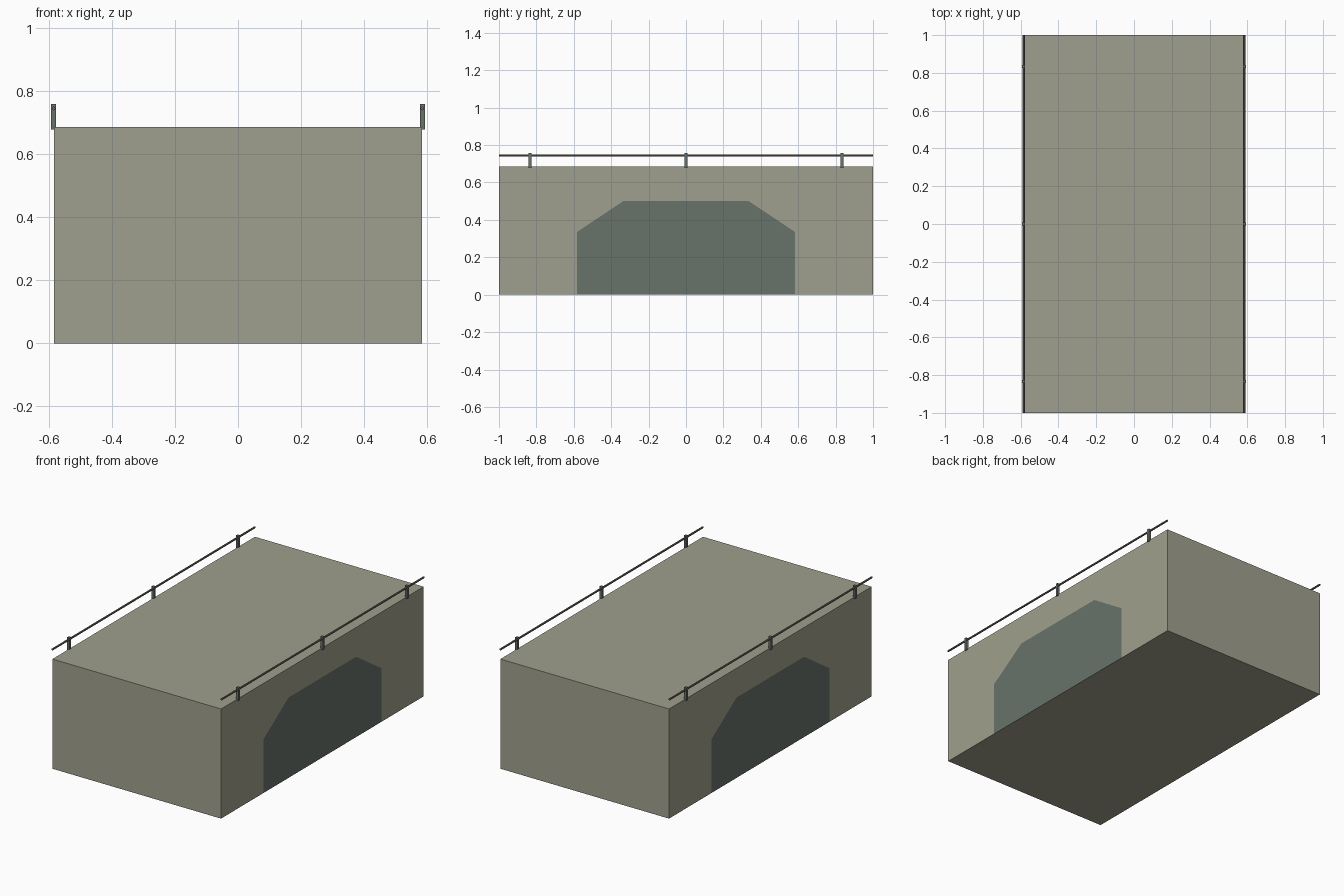
import bpy, bmesh, math

if "Cube" in bpy.data.objects:
    bpy.data.objects.remove(bpy.data.objects["Cube"])

HX, HY, H = 0.583, 1.0, 0.685


def lin(c):
    c /= 255
    return c / 12.92 if c <= 0.04045 else ((c + 0.055) / 1.055) ** 2.4


def material(name, r, g, b):
    m = bpy.data.materials.new(name)
    m.diffuse_color = (lin(r), lin(g), lin(b), 1)
    m.use_nodes = True
    m.node_tree.nodes["Principled BSDF"].inputs["Base Color"].default_value = m.diffuse_color
    return m


stone = material("pale concrete", 160, 160, 142)
panel = material("dark grey green", 103, 115, 106)
metal = material("rail grey brown", 116, 110, 100)


def finish(name, bm, mats):
    bmesh.ops.recalc_face_normals(bm, faces=bm.faces)
    me = bpy.data.meshes.new(name)
    bm.to_mesh(me)
    bm.free()
    for m in mats:
        me.materials.append(m)
    ob = bpy.data.objects.new(name, me)
    bpy.context.collection.objects.link(ob)
    return ob


def box(name, size, loc, mat):
    bm = bmesh.new()
    bmesh.ops.create_cube(bm, size=1)
    bmesh.ops.scale(bm, vec=size, verts=bm.verts)
    bmesh.ops.translate(bm, vec=loc, verts=bm.verts)
    return finish(name, bm, [mat])


# Main block, with an angular arch panel cut flush into each long side
arch = [(-0.583, 0), (-0.583, 0.335), (-0.333, 0.502),
        (0.333, 0.502), (0.583, 0.335), (0.583, 0)]
corners = [(HY, 0), (HY, H), (-HY, H), (-HY, 0)]
bm = bmesh.new()
sides = []
for s in (-1, 1):
    a = [bm.verts.new((s * HX, y, z)) for y, z in arch]
    c = [bm.verts.new((s * HX, y, z)) for y, z in corners]
    bm.faces.new(a).material_index = 1
    bm.faces.new(a + c)
    sides.append((a, c))
(la, lc), (ra, rc) = sides
for i in range(3):  # back, top, front
    bm.faces.new((lc[i], lc[i + 1], rc[i + 1], rc[i]))
bm.faces.new([lc[3], la[0], la[5], lc[0], rc[0], ra[5], ra[0], rc[3]])  # underside
finish("main_block", bm, [stone, panel])

# Handrails along both top edges, carried on short posts
for side, s in (("left", -1), ("right", 1)):
    bm = bmesh.new()
    bmesh.ops.create_cone(bm, cap_ends=True, segments=8, radius1=0.006,
                          radius2=0.006, depth=2 * HY)
    for v in bm.verts:
        x, y, z = v.co
        v.co = (x + s * 0.584, z, y + 0.744)
    finish(side + "_rail", bm, [metal])
    for i, y in enumerate((-0.833, 0, 0.833)):
        box(f"{side}_post_{i + 1}", (0.016, 0.016, 0.081),
            (s * 0.584, y, 0.7175), panel)
